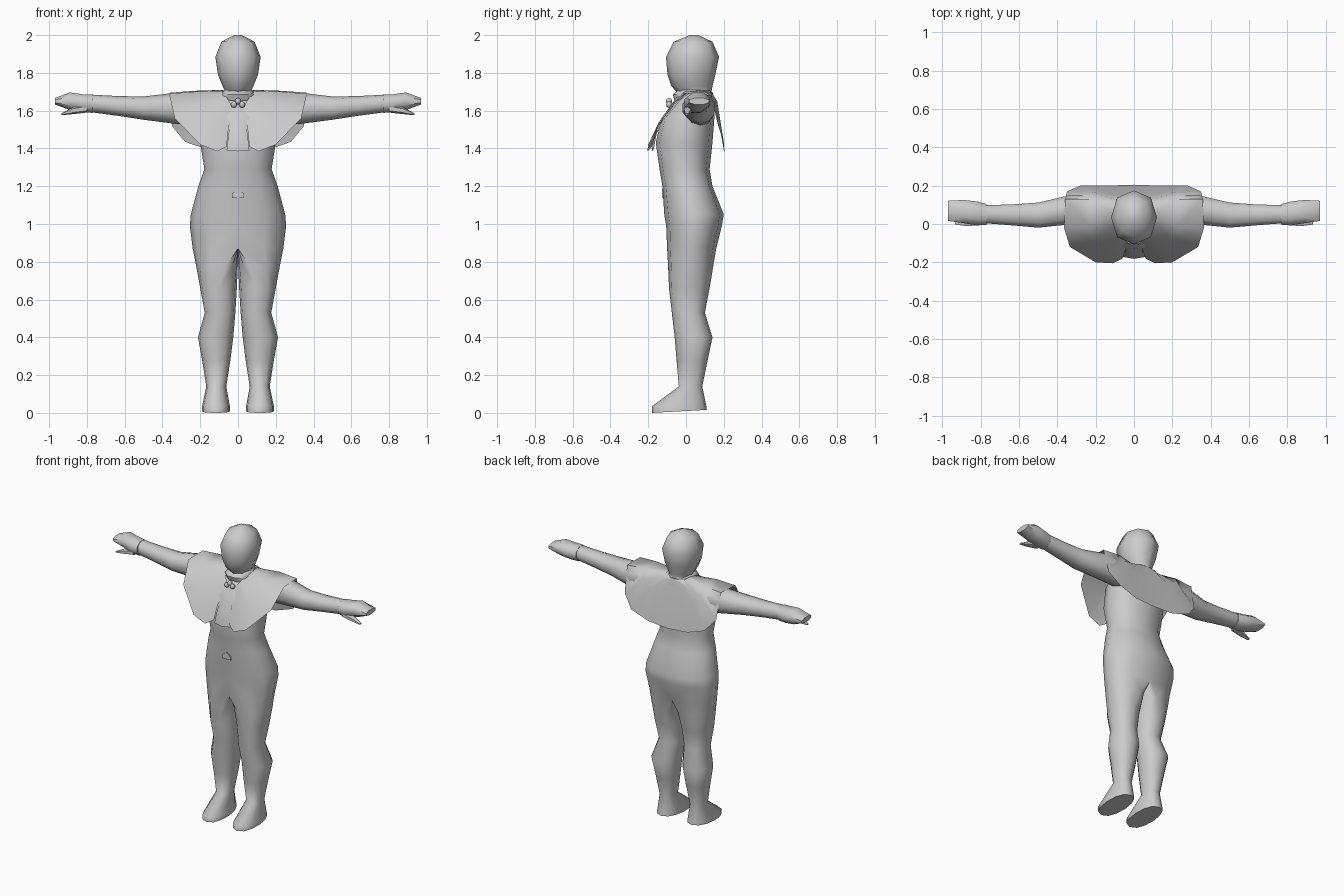
import bpy, bmesh, math
from mathutils import Vector

if "Cube" in bpy.data.objects:
    bpy.data.objects.remove(bpy.data.objects["Cube"])

grey = bpy.data.materials.new("plain grey")
grey.diffuse_color = (0.6, 0.6, 0.6, 1)
grey.use_nodes = True
grey.node_tree.nodes["Principled BSDF"].inputs["Base Color"].default_value = grey.diffuse_color


def make(name, verts, faces, mirror=False, angle=55):
    """Create a smooth-shaded object, optionally mirrored across x = 0."""
    bm = bmesh.new()
    vs = [bm.verts.new(v) for v in verts]
    for f in faces:
        bm.faces.new([vs[i] for i in f])
    if mirror:
        geom = bm.verts[:] + bm.edges[:] + bm.faces[:]
        dup = bmesh.ops.duplicate(bm, geom=geom)["geom"]
        for v in dup:
            if isinstance(v, bmesh.types.BMVert):
                v.co.x = -v.co.x
        bmesh.ops.reverse_faces(bm, faces=[f for f in dup if isinstance(f, bmesh.types.BMFace)])
        bmesh.ops.remove_doubles(bm, verts=bm.verts[:], dist=0.0005)
    bmesh.ops.recalc_face_normals(bm, faces=bm.faces[:])
    me = bpy.data.meshes.new(name)
    bm.to_mesh(me)
    bm.free()
    me.materials.append(grey)
    ob = bpy.data.objects.new(name, me)
    bpy.context.collection.objects.link(ob)
    bpy.ops.object.select_all(action='DESELECT')
    bpy.context.view_layer.objects.active = ob
    ob.select_set(True)
    bpy.ops.object.shade_smooth_by_angle(angle=math.radians(angle))
    return ob


def bridge(count, n, skip=lambda r, i: False):
    return [(r*n+i, r*n+(i+1) % n, (r+1)*n+(i+1) % n, (r+1)*n+i)
            for r in range(count-1) for i in range(n) if not skip(r, i)]


def power(v, p):
    return math.copysign(abs(v)**p, v)


def loft(name, rings, n, axis, mirror=False, p=0.9):
    """Rings are (position, a0, a1, b0, b1) along z (a=x, b=y) or x (a=y, b=z)."""
    verts = []
    for t, a0, a1, b0, b1 in rings:
        for i in range(n):
            ang = 2*math.pi*(i+0.5*(axis == 'x'))/n
            a = (a0+a1)/2 + (a1-a0)/2*power(math.cos(ang), p)
            b = (b0+b1)/2 + (b1-b0)/2*power(math.sin(ang), p)
            verts.append((a, b, t) if axis == 'z' else (t, a, b))
    faces = bridge(len(rings), n)
    faces += [tuple(range(n)), tuple(range((len(rings)-1)*n, len(rings)*n))]
    return make(name, verts, faces, mirror)


# Body: half rings (z, x0, x1, y0, y1, split); split 0 = torso, 1 = separate leg
body = [
    (1.70, 0, .10, .01, .14, 0), (1.66, 0, .19, -.04, .15, 0),
    (1.56, 0, .205, -.13, .15, 0), (1.43, 0, .20, -.16, .14, 0),
    (1.29, 0, .178, -.14, .125, 0), (1.20, 0, .21, -.125, .14, 0),
    (1.05, 0, .25, -.115, .20, 0), (.99, 0, .255, -.105, .19, 0),
    (.87, 0, .24, -.10, .16, 0), (.78, .002, .222, -.095, .145, .55),
    (.66, .006, .20, -.09, .125, 1), (.53, .014, .176, -.075, .10, 1),
    (.40, .025, .212, -.06, .14, 1), (.28, .04, .19, -.05, .115, 1),
    (.14, .062, .168, -.038, .086, 1), (.035, .043, .19, -.18, .108, 1),
    (.008, .043, .19, -.18, .11, 1)]
verts, N = [], 12
for z, x0, x1, y0, y1, k in body:
    cx, cy, ry = (x0+x1)/2, (y0+y1)/2, (y1-y0)/2
    for i in range(N):
        a = -math.pi/2 + 2*math.pi*i/N
        c = power(math.cos(a), .8)
        if abs(math.cos(a)) < 1e-6:
            c = 0
        d_shape = x1*max(c, 0)
        verts.append((d_shape*(1-k) + (cx+(x1-x0)/2*c)*k, cy+ry*math.sin(a),
                      max(0, z-.008*(z < .02)*math.sin(-a))))
crotch = 8
faces = bridge(len(body), N, lambda r, i: r < crotch and i >= N//2)
faces += [tuple(range(N//2+1)), tuple(range((len(body)-1)*N, len(body)*N))]
make("body", verts, faces, True, 60)

# Head and neck
loft("head", [(1.64, -.07, .07, 0, .14), (1.70, -.066, .066, -.05, .135),
              (1.73, -.082, .082, -.078, .14), (1.79, -.106, .106, -.098, .155),
              (1.885, -.12, .12, -.106, .175), (1.965, -.088, .088, -.065, .14),
              (2.0, -.02, .02, .02, .065)], 8, 'z')
loft("neck_scarf", [(1.655, -.085, .085, -.065, .135), (1.685, -.092, .092, -.075, .14),
                    (1.71, -.072, .072, -.045, .13)], 10, 'z')

# Arms, hands and thumbs
loft("arms", [(.14, .0, .15, 1.52, 1.69), (.33, -.005, .155, 1.53, 1.695),
              (.50, -.022, .115, 1.552, 1.675), (.63, -.01, .105, 1.572, 1.677),
              (.78, .002, .10, 1.592, 1.685)], 10, 'x', True)
loft("hands", [(.77, -.008, .108, 1.585, 1.688), (.82, -.012, .122, 1.588, 1.69),
               (.89, .0, .13, 1.60, 1.70), (.97, .012, .125, 1.632, 1.668)], 8, 'x', True)
loft("thumbs", [(.80, -.008, .04, 1.59, 1.63), (.87, -.014, .03, 1.582, 1.62),
                (.935, -.004, .014, 1.576, 1.586)], 6, 'x', True)

# Shoulder cape: neck, middle and hem point for each column, front to back
cape = [
    ((.02, -.07, 1.62), (.05, -.15, 1.51), (.06, -.18, 1.41)),
    ((.04, -.065, 1.64), (.10, -.148, 1.53), (.11, -.205, 1.385)),
    ((.06, -.05, 1.67), (.17, -.13, 1.56), (.20, -.20, 1.42)),
    ((.08, .0, 1.69), (.22, -.075, 1.63), (.335, -.12, 1.56)),
    ((.085, .05, 1.705), (.23, -.01, 1.70), (.365, -.02, 1.69)),
    ((.08, .09, 1.71), (.23, .13, 1.705), (.36, .13, 1.695)),
    ((.07, .12, 1.70), (.22, .165, 1.65), (.35, .17, 1.52)),
    ((.05, .135, 1.69), (.17, .168, 1.60), (.28, .20, 1.435)),
    ((.03, .14, 1.69), (.10, .168, 1.58), (.15, .20, 1.39)),
    ((0, .143, 1.69), (0, .168, 1.57), (0, .205, 1.38))]
make("shoulder_cape", [p for col in cape for p in col],
     [(3*c+r, 3*c+3+r, 3*c+4+r, 3*c+1+r) for c in range(len(cape)-1) for r in range(2)],
     True, 70)

# Hanging neck cloth between the cape fronts
make("neck_cloth", [(0, -.085, 1.62), (.02, -.085, 1.61), (0, -.165, 1.49),
                    (.05, -.155, 1.48), (0, -.182, 1.385), (.06, -.172, 1.39)],
     [(0, 2, 3, 1), (2, 4, 5, 3)], True)

# Round clasps at the throat
for i, (x, z) in enumerate([(-.022, 1.632), (.022, 1.632), (0, 1.65)]):
    r = .017
    loft("clasp_%d" % i, [(z+r*math.sin(a), x-r*math.cos(a), x+r*math.cos(a),
                           -.09-r*math.cos(a), -.09+r*math.cos(a))
                          for a in (-1.45, -.8, 0, .8, 1.45)], 8, 'z', p=1)

# Small belly plate
outline = [(-.033, 1.138), (.033, 1.138), (.03, 1.162), (0, 1.185), (-.03, 1.162)]
plate = [(x, y, z) for y in (-.128, -.12) for x, z in outline]
make("belly_plate", plate, bridge(2, 5) + [(0, 1, 2, 3, 4), (5, 6, 7, 8, 9)], angle=30)
